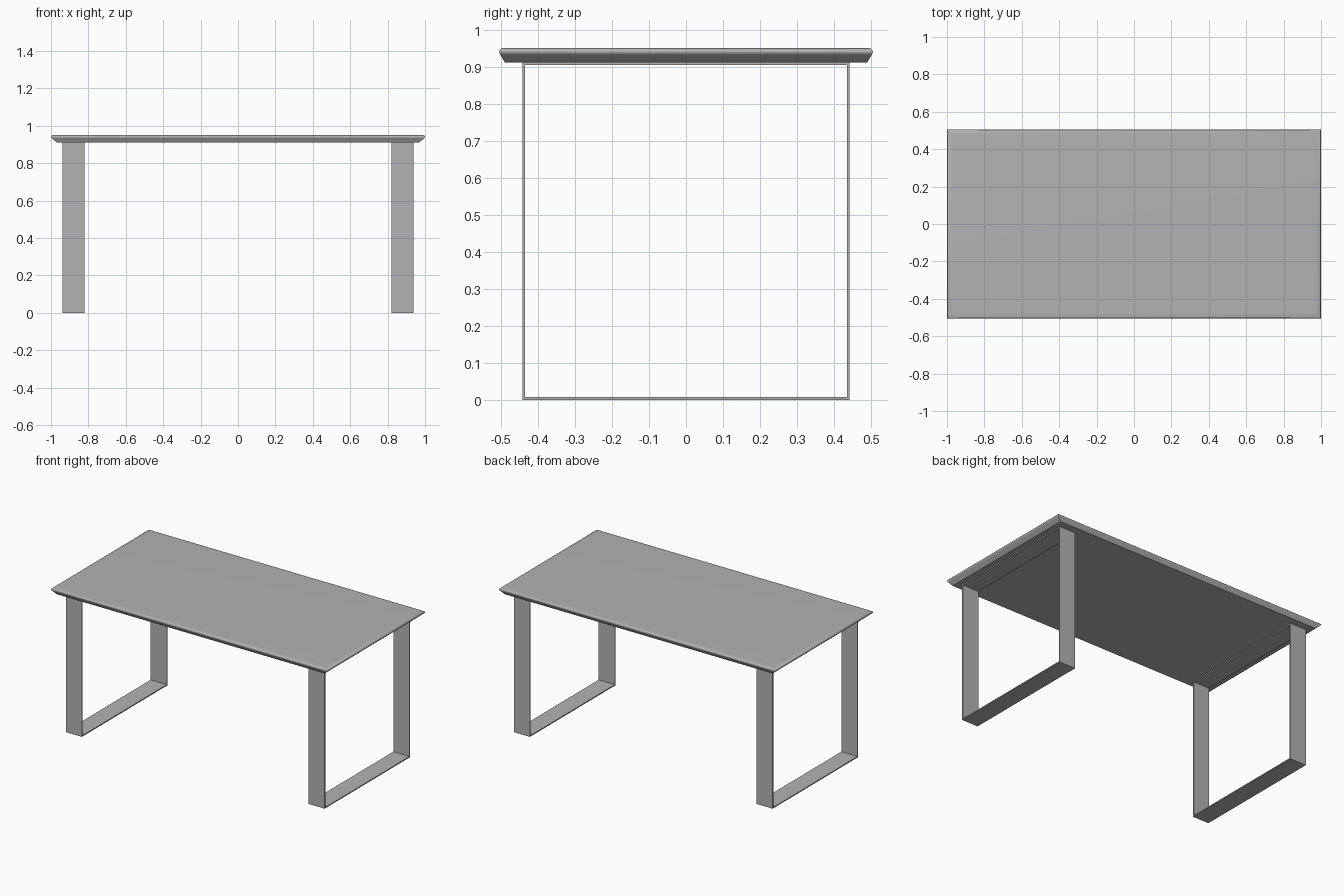
import bpy, bmesh, math

if "Cube" in bpy.data.objects:
    bpy.data.objects.remove(bpy.data.objects["Cube"])

# Dark grey finish shared by all parts
GREY = bpy.data.materials.new("dark_grey")
GREY.diffuse_color = (0.45, 0.45, 0.45, 1)
GREY.use_nodes = True
GREY.node_tree.nodes["Principled BSDF"].inputs["Base Color"].default_value = GREY.diffuse_color


def loft(name, rings, closed=False):
    """Bridge matching vertex rings; cap the ends, or join last to first."""
    bm = bmesh.new()
    loops = [[bm.verts.new(p) for p in ring] for ring in rings]
    pairs = list(zip(loops, loops[1:]))
    if closed:
        pairs.append((loops[-1], loops[0]))
    else:
        bm.faces.new(loops[0])
        bm.faces.new(loops[-1])
    for a, b in pairs:
        n = len(a)
        for i in range(n):
            j = (i + 1) % n
            bm.faces.new((a[i], a[j], b[j], b[i]))
    bmesh.ops.recalc_face_normals(bm, faces=bm.faces)
    mesh = bpy.data.meshes.new(name)
    bm.to_mesh(mesh)
    bm.free()
    mesh.materials.append(GREY)
    obj = bpy.data.objects.new(name, mesh)
    bpy.context.collection.objects.link(obj)
    return obj


def rect(hx, hy, z):
    return [(-hx, -hy, z), (hx, -hy, z), (hx, hy, z), (-hx, hy, z)]


# Tabletop: undercut bevel below, softly rounded upper edge
top = loft("tabletop", [rect(*s) for s in (
    (0.970, 0.490, 0.912),
    (0.995, 0.502, 0.933),
    (0.999, 0.5045, 0.937),
    (1.000, 0.505, 0.941),
    (0.999, 0.504, 0.945),
    (0.996, 0.501, 0.948),
    (0.991, 0.496, 0.950),
    (0.970, 0.475, 0.9505),
)])
bpy.context.view_layer.objects.active = top
top.select_set(True)
bpy.ops.object.shade_smooth_by_angle(angle=math.radians(40))

# Leg frames: flat steel band bent into a rectangular loop
HY, HEIGHT, T = 0.442, 0.912, 0.007
X_IN, X_OUT = 0.82, 0.937


def frame_loop(x, inset):
    y, lo, hi = HY - inset, inset, HEIGHT - inset
    return [(x, -y, lo), (x, y, lo), (x, y, hi), (x, -y, hi)]


for name, side in (("left_leg_frame", -1), ("right_leg_frame", 1)):
    a, b = side * X_IN, side * X_OUT
    loft(name, [frame_loop(a, 0), frame_loop(b, 0),
                frame_loop(b, T), frame_loop(a, T)], closed=True)
